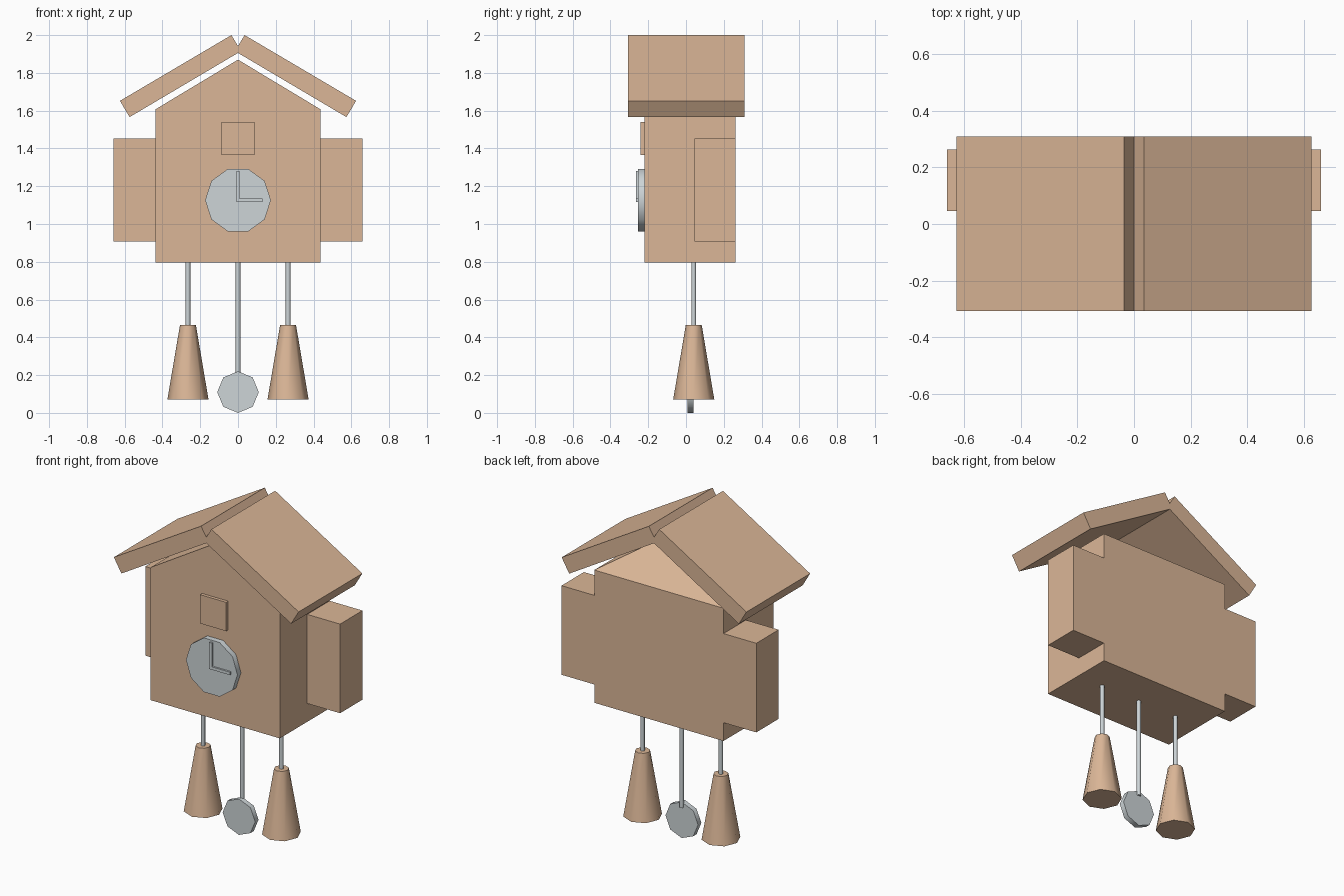
import bpy, math

if "Cube" in bpy.data.objects:
    bpy.data.objects.remove(bpy.data.objects["Cube"])


def material(name, rgb):
    m = bpy.data.materials.new(name)
    m.diffuse_color = (*rgb, 1)
    m.use_nodes = True
    m.node_tree.nodes["Principled BSDF"].inputs["Base Color"].default_value = m.diffuse_color
    return m


WOOD = material("light wood", (0.71, 0.47, 0.31))
METAL = material("pale metal", (0.61, 0.66, 0.68))


def make(name, verts, faces, mat):
    me = bpy.data.meshes.new(name)
    me.from_pydata(verts, [], faces)
    me.materials.append(mat)
    ob = bpy.data.objects.new(name, me)
    bpy.context.collection.objects.link(ob)
    return ob


def prism(name, profile, y0, y1, mat):
    """Extrude an anticlockwise (x, z) profile along y."""
    n = len(profile)
    verts = [(x, y, z) for y in (y0, y1) for x, z in profile]
    faces = [list(range(n)), list(range(2 * n - 1, n - 1, -1))]
    faces += [[i, i + n, (i + 1) % n + n, (i + 1) % n] for i in range(n)]
    return make(name, verts, faces, mat)


def box(name, x0, x1, y0, y1, z0, z1, mat):
    return prism(name, [(x0, z0), (x1, z0), (x1, z1), (x0, z1)], y0, y1, mat)


def smooth(ob):
    bpy.ops.object.select_all(action='DESELECT')
    ob.select_set(True)
    bpy.context.view_layer.objects.active = ob
    bpy.ops.object.shade_smooth_by_angle(angle=math.radians(50))


def disc(name, z, r, n, y0, y1, mat):
    a = [2 * math.pi * i / n for i in range(n)]
    smooth(prism(name, [(r * math.cos(t), z + r * math.sin(t)) for t in a], y0, y1, mat))


def upright(name, x, y, z0, z1, r0, r1, n, mat):
    """Vertical cylinder or tapered cone."""
    a = [2 * math.pi * i / n for i in range(n)]
    verts = [(x + r * math.cos(t), y + r * math.sin(t), z)
             for r, z in ((r0, z0), (r1, z1)) for t in a]
    faces = [list(range(n))[::-1], list(range(n, 2 * n))]
    faces += [[i, (i + 1) % n, (i + 1) % n + n, i + n] for i in range(n)]
    smooth(make(name, verts, faces, mat))


# house body: pentagon front, rectangular back, top hipped down to the back
W, Y0, Y1, ZB, ZE, ZA = 0.437, -0.22, 0.262, 0.795, 1.607, 1.87
make("house_body",
     [(-W, Y0, ZB), (W, Y0, ZB), (W, Y0, ZE), (0, Y0, ZA), (-W, Y0, ZE),
      (-W, Y1, ZB), (W, Y1, ZB), (W, Y1, ZE), (-W, Y1, ZE)],
     [(0, 1, 2, 3, 4), (6, 5, 8, 7), (0, 5, 6, 1), (1, 6, 7, 2),
      (5, 0, 4, 8), (2, 7, 3), (8, 4, 3), (7, 8, 3)], WOOD)

for s, side in ((-1, "left"), (1, "right")):
    # side boxes
    xs = sorted((s * W, s * 0.659))
    box(side + "_side_box", *xs, 0.045, Y1, 0.907, 1.452, WOOD)
    # sloping roof boards, crossing at the ridge
    prof = [(-0.016, 1.915), (0.574, 1.566), (0.625, 1.652), (0.035, 2.0)]
    if s < 0:
        prof = [(-x, z) for x, z in reversed(prof)]
    prism(side + "_roof_board", prof, -0.307, 0.309, WOOD)
    # hanging weights
    upright(side + "_weight_rod", s * 0.265, 0.041, 0.46, 0.8, 0.0125, 0.0125, 8, METAL)
    upright(side + "_weight", s * 0.265, 0.041, 0.07, 0.466, 0.109, 0.042, 8, WOOD)

# bird door and clock face with hands
box("bird_door", -0.088, 0.088, -0.24, Y0, 1.365, 1.541, WOOD)
disc("clock_face", 1.126, 0.174, 10, -0.254, Y0, METAL)
box("minute_hand", -0.009, 0.009, -0.265, -0.253, 1.117, 1.28, METAL)
box("hour_hand", 0.009, 0.131, -0.265, -0.253, 1.117, 1.135, METAL)

# pendulum
upright("pendulum_rod", 0, 0.041, 0.19, 0.8, 0.0125, 0.0125, 8, METAL)
disc("pendulum_bob", 0.11, 0.11, 8, 0.009, 0.041, METAL)
